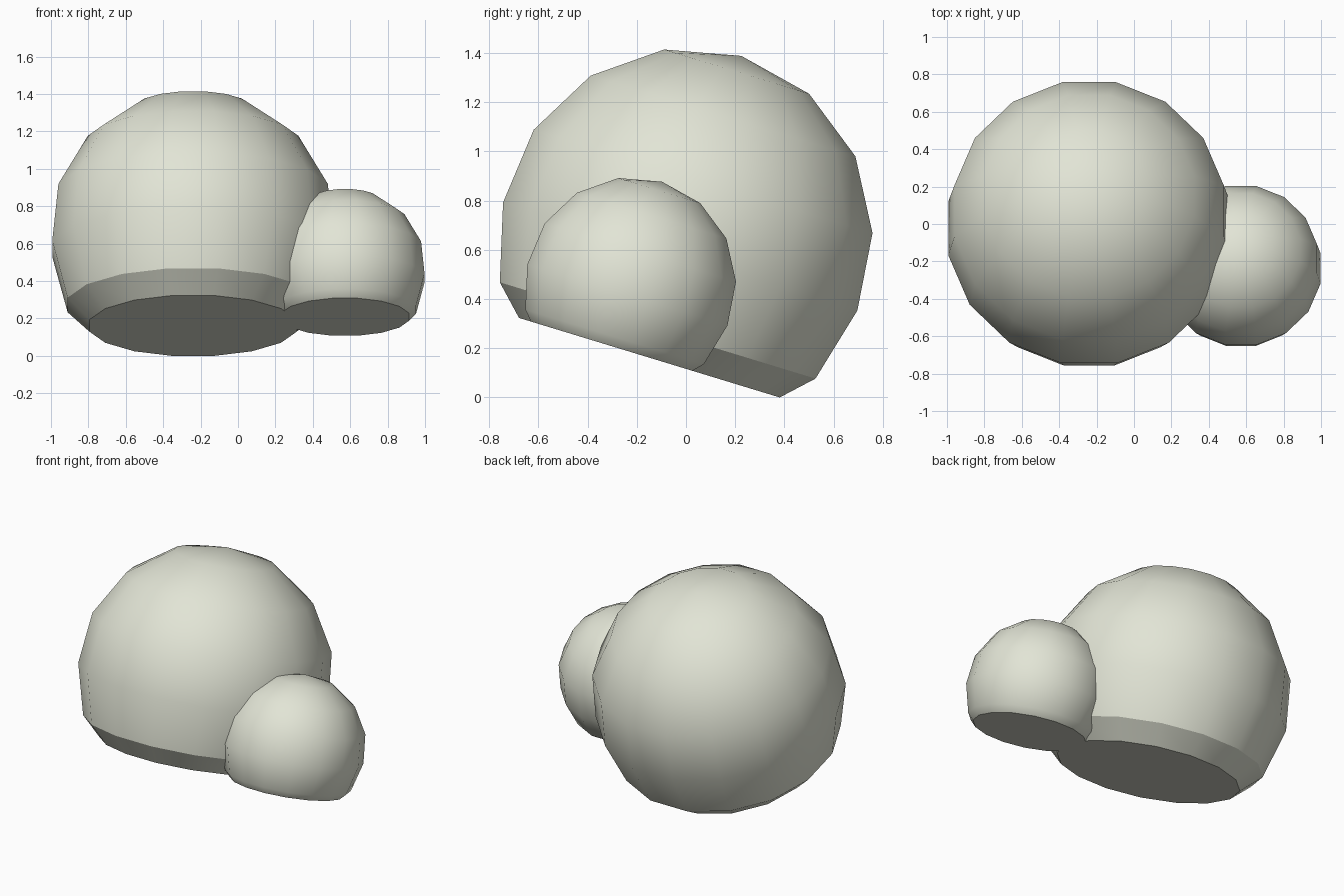
import bpy, bmesh
from math import sin, cos, pi, atan2, radians
from mathutils import Vector, Matrix

if "Cube" in bpy.data.objects:
    bpy.data.objects.remove(bpy.data.objects["Cube"])

# Tilted ground cut shared by both lobes: z = 0.116 - 0.305 * y
SLOPE, BASE = 0.305, 0.116
TILT = Matrix.Rotation(-atan2(SLOPE, 1), 3, 'X')
NORMAL = TILT @ Vector((0, 0, 1))

stone = bpy.data.materials.new("pale_stone")
stone.diffuse_color = (0.76, 0.78, 0.67, 1)
stone.use_nodes = True
stone.node_tree.nodes["Principled BSDF"].inputs["Base Color"].default_value = stone.diffuse_color


def cut_sphere(name, center, radius, rim_radius, cap_radius, segments=16, rings=5):
    """Low-poly ball, slightly swollen at a low rim, then cut flat along the tilt."""
    c = Vector(center)
    depth = (c - Vector((0, 0, BASE))).dot(NORMAL)
    # Profile from the pole down to the rim and the flat cap
    profile = []
    for i in range(1, rings + 1):
        a = radians(120) * i / rings
        r = rim_radius if i == rings else radius
        profile.append((r * sin(a), r * cos(a)))
    profile.append((cap_radius, -depth))

    bm = bmesh.new()
    pole = bm.verts.new(c + TILT @ Vector((0, 0, radius)))
    loops = []
    for r, h in profile:
        angles = [2 * pi * (j + 0.5) / segments for j in range(segments)]
        loops.append([bm.verts.new(c + TILT @ Vector((r * cos(t), r * sin(t), h)))
                      for t in angles])
    for j in range(segments):
        k = (j + 1) % segments
        bm.faces.new((pole, loops[0][j], loops[0][k]))
        for up, low in zip(loops, loops[1:]):
            bm.faces.new((up[j], low[j], low[k], up[k]))
    bm.faces.new(loops[-1][::-1])
    bmesh.ops.recalc_face_normals(bm, faces=bm.faces)
    mesh = bpy.data.meshes.new(name)
    bm.to_mesh(mesh)
    bm.free()
    mesh.materials.append(stone)
    obj = bpy.data.objects.new(name, mesh)
    bpy.context.collection.objects.link(obj)
    bpy.ops.object.select_all(action='DESELECT')
    obj.select_set(True)
    bpy.context.view_layer.objects.active = obj
    bpy.ops.object.shade_smooth_by_angle(angle=pi / 6)
    return obj


# Large mound and the small mound leaning into its side
cut_sphere("large_mound", (-0.24, 0.0, 0.65), 0.772, 0.79, 0.565)
cut_sphere("small_mound", (0.572, -0.225, 0.46), 0.436, 0.447, 0.35)
